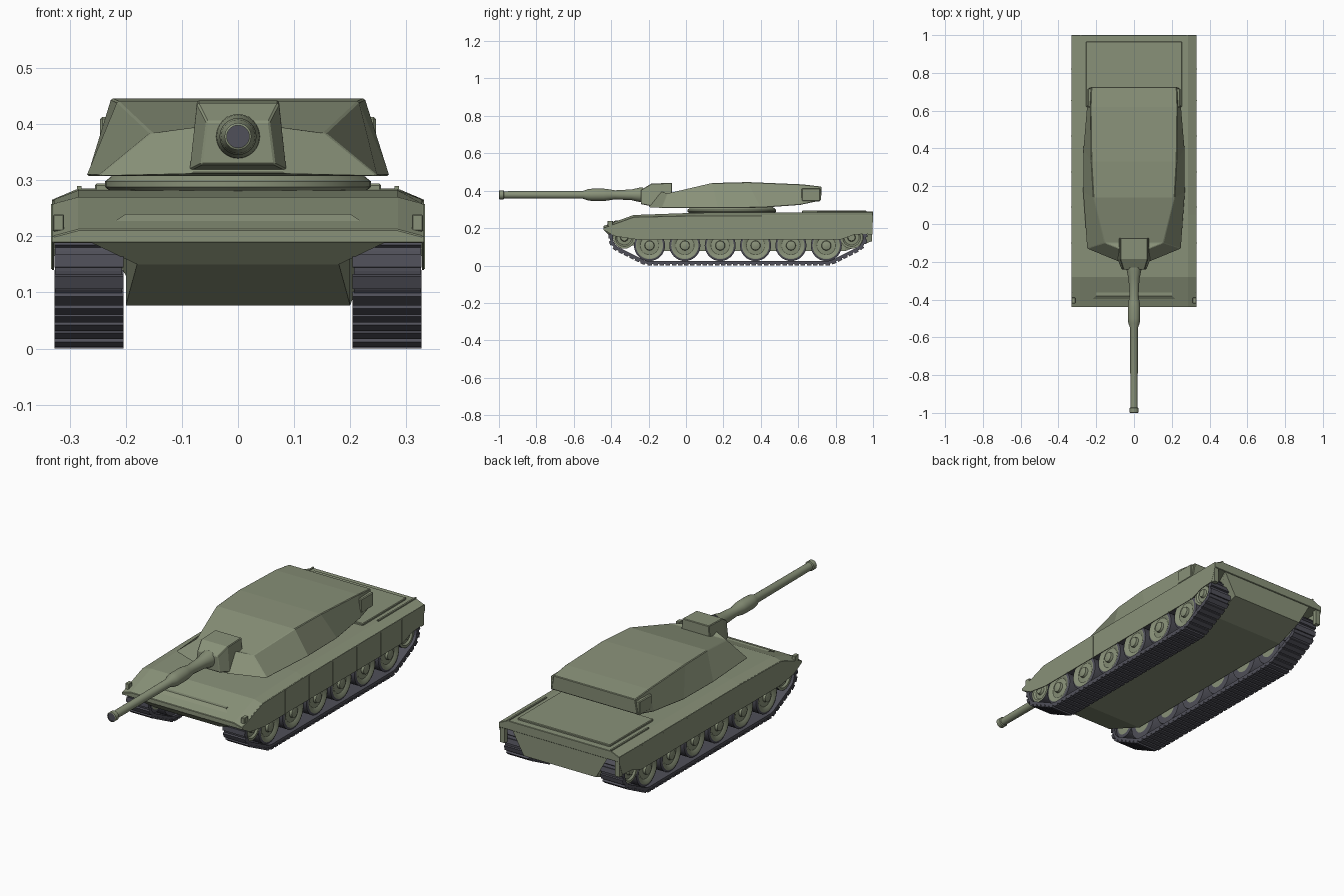
import bpy, bmesh, math
from mathutils import Vector, Matrix
from mathutils.geometry import convex_hull_2d

if "Cube" in bpy.data.objects:
    bpy.data.objects.remove(bpy.data.objects["Cube"], do_unlink=True)


def material(name, rgb):
    m = bpy.data.materials.new(name)
    m.use_nodes = True
    m.diffuse_color = (*rgb, 1)
    m.node_tree.nodes["Principled BSDF"].inputs["Base Color"].default_value = (*rgb, 1)
    return m


GREEN = material("olive green", (0.25, 0.285, 0.19))
DARK = material("dark steel", (0.08, 0.08, 0.10))


def finish(bm, name, mats, bevel=0, smooth=False):
    bmesh.ops.recalc_face_normals(bm, faces=bm.faces)
    me = bpy.data.meshes.new(name)
    bm.to_mesh(me)
    bm.free()
    for m in mats:
        me.materials.append(m)
    ob = bpy.data.objects.new(name, me)
    bpy.context.collection.objects.link(ob)
    if smooth:
        me.shade_smooth()
        me.set_sharp_from_angle(angle=math.radians(35))
    if bevel:
        mod = ob.modifiers.new("edge bevel", "BEVEL")
        mod.width, mod.segments, mod.limit_method = bevel, 1, "ANGLE"
    return ob


def bridge(bm, rings, caps=True):
    """Skin a list of vertex rings, return the faces of each band."""
    bands = []
    n = len(rings[0])
    for a, b in zip(rings, rings[1:]):
        bands.append([bm.faces.new((a[i], a[(i + 1) % n], b[(i + 1) % n], b[i]))
                      for i in range(n)])
    if caps:
        bands.append([bm.faces.new(rings[0]), bm.faces.new(rings[-1])])
    return bands


def loft(name, sections, bevel=0.0):
    """Each section lists (x, y, z) up the left side; the right is mirrored."""
    bm = bmesh.new()
    rings = [[bm.verts.new(p) for p in s] +
             [bm.verts.new((-x, y, z)) for x, y, z in reversed(s)] for s in sections]
    bridge(bm, rings)
    return finish(bm, name, [GREEN], bevel)


def lathe(name, profile, axis, centre, sides=32, mats=(GREEN,), dark=()):
    """Turn (radius, offset) points about an axis; bands listed in dark use slot 1."""
    bm = bmesh.new()
    rot = Vector((0, 0, 1)).rotation_difference(Vector(axis)).to_matrix()
    rings = []
    for r, t in profile:
        ring = []
        for i in range(sides):
            a = math.tau * i / sides
            ring.append(bm.verts.new(rot @ Vector((r * math.cos(a), r * math.sin(a), t))
                                     + Vector(centre)))
        rings.append(ring)
    for k, band in enumerate(bridge(bm, rings)):
        for f in band:
            f.material_index = int(k in dark)
    return finish(bm, name, mats, smooth=True)


def box(bm, centre, size, rot=None):
    m = Matrix.Translation(centre) @ (rot or Matrix()) @ Matrix.Diagonal((*size, 1))
    bmesh.ops.create_cube(bm, size=1, matrix=m)


def boxes(name, items, mat=GREEN, bevel=0):
    bm = bmesh.new()
    for centre, size in items:
        box(bm, centre, size)
    return finish(bm, name, [mat], bevel)


# Upper hull with sloped nose and chamfered fenders
loft("upper_hull", [[(0.33, y, a), (0.33, y, b), (0.285, y, c)] for y, a, b, c in (
    (-0.44, 0.188, 0.2, 0.212), (-0.28, 0.235, 0.258, 0.27),
    (0.05, 0.237, 0.265, 0.282), (1.0, 0.24, 0.266, 0.285))], 0.002)

# Lower hull between the tracks
loft("lower_hull", [
    [(0.26, -0.438, 0.188), (0.26, -0.436, 0.2)],
    [(0.18, -0.4, 0.15), (0.2, -0.38, 0.24)],
    [(0.2, -0.2, 0.077), (0.2, -0.2, 0.24)],
    [(0.2, 0.85, 0.077), (0.2, 0.85, 0.24)],
    [(0.2, 0.995, 0.13), (0.265, 0.995, 0.245)]])

# Engine deck and fender rails
boxes("engine_deck", [((0, 0.793, 0.286), (0.51, 0.345, 0.016))], bevel=0.003)
boxes("deck_rails", [((s * 0.283, 0.85, 0.284), (0.008, 0.3, 0.012)) for s in (-1, 1)])

# Turret ring
lathe("turret_ring", [(0.225, 0.278), (0.237, 0.288), (0.237, 0.298), (0.22, 0.312)],
      (0, 0, 1), (0, 0.245, 0), 48)

# Faceted turret
loft("turret", [
    [(0.08, -0.2, 0.312), (0.08, -0.13, 0.395)],
    [(0.25, -0.13, 0.308), (0.155, -0.1, 0.385)],
    [(0.27, 0.17, 0.308), (0.215, 0.14, 0.441)],
    [(0.268, 0.4, 0.309), (0.226, 0.33, 0.446)],
    [(0.25, 0.61, 0.324), (0.23, 0.62, 0.434)],
    [(0.238, 0.722, 0.348), (0.226, 0.725, 0.422)]], 0.003)

# Rear stowage corners on the turret
for side, label in ((1, "left"), (-1, "right")):
    boxes(label + "_stowage_bin", [((side * 0.235, 0.668, 0.378), (0.022, 0.1, 0.07))],
          bevel=0.004)

# Gun mantlet
loft("mantlet", [
    [(0.066, -0.24, 0.328), (0.056, -0.24, 0.405)],
    [(0.086, -0.19, 0.318), (0.073, -0.185, 0.438)],
    [(0.086, -0.075, 0.318), (0.073, -0.075, 0.442)]], 0.003)

# Gun barrel with bore evacuator and muzzle collar
lathe("gun_barrel", [
    (0.04, 0.23), (0.038, 0.25), (0.029, 0.29), (0.024, 0.38), (0.031, 0.42),
    (0.033, 0.44), (0.033, 0.5), (0.03, 0.525), (0.021, 0.55), (0.019, 0.972),
    (0.024, 0.975), (0.024, 0.998), (0.02, 1.0), (0.02, 0.996)],
    (0, -1, 0), (0, 0, 0.378), 24, (GREEN, DARK), (12, 13))

# Running gear layout
WHEELS = [(-0.195 + i * 0.189, 0.107) for i in range(6)]
ENDS = [(-0.33, 0.15), (0.885, 0.15)]

# Track centre line: the belt wrapped around the wheels
circles = [(c, 0.09) for c in (WHEELS[0], WHEELS[-1])] + [(c, 0.068) for c in ENDS]
points = [Vector((y + r * math.cos(math.tau * i / 40), z + r * math.sin(math.tau * i / 40)))
          for (y, z), r in circles for i in range(40)]
belt = [points[i] for i in convex_hull_2d(points)]


def walk(path, count):
    """Evenly spaced points and directions along a closed path."""
    legs = [(a, b - a) for a, b in zip(path, path[1:] + path[:1])]
    step = sum(d.length for _, d in legs) / count
    pos = 0.0
    for a, d in legs:
        while pos < d.length:
            yield a + d * (pos / d.length), d.normalized()
            pos += step
        pos -= d.length


# Skirt outline (y, z)
SKIRT = [(-0.44, 0.19), (-0.44, 0.2), (-0.28, 0.258), (0.05, 0.265), (1.0, 0.266),
         (1.0, 0.235), (0.975, 0.17), (0.9, 0.165), (0.83, 0.14), (-0.27, 0.14),
         (-0.38, 0.157)]

for side, label in ((1, "left"), (-1, "right")):
    x_mid = side * 0.266

    # Track belt
    bm = bmesh.new()
    rings = []
    for x, off in ((0.207, 0.009), (0.326, 0.009), (0.326, -0.007), (0.207, -0.007)):
        ring = []
        for i, p in enumerate(belt):
            t = (belt[(i + 1) % len(belt)] - belt[i - 1]).normalized()
            q = p + Vector((t.y, -t.x)) * off
            ring.append(bm.verts.new((side * x, q.x, q.y)))
        rings.append(ring)
    bridge(bm, rings + rings[:1], caps=False)
    finish(bm, label + "_track_belt", [DARK])

    # Track pads
    bm = bmesh.new()
    for p, t in walk(belt, 88):
        q = p + Vector((t.y, -t.x)) * 0.011
        box(bm, (x_mid, q.x, q.y), (0.123, 0.024, 0.012),
            Matrix.Rotation(math.atan2(t.y, t.x), 4, "X"))
    finish(bm, label + "_track_pads", [DARK])

    # Road wheels: rubber tyre, dished disc and hub cap
    for i, (y, z) in enumerate(WHEELS):
        lathe(f"{label}_road_wheel_{i + 1}", [
            (0.05, 0.215), (0.081, 0.217), (0.083, 0.222), (0.083, 0.308), (0.073, 0.313),
            (0.068, 0.313), (0.05, 0.303), (0.026, 0.306), (0.024, 0.318), (0.01, 0.322)],
            (side, 0, 0), (0, y, z), 32, (GREEN, DARK), (0, 1, 2, 3))

    # Idler and drive sprocket
    for (y, z), part in zip(ENDS, ("idler", "sprocket")):
        lathe(f"{label}_{part}", [
            (0.045, 0.215), (0.06, 0.218), (0.06, 0.312), (0.048, 0.312), (0.04, 0.304),
            (0.022, 0.306), (0.018, 0.318)], (side, 0, 0), (0, y, z), 24,
            (GREEN, DARK), (0, 1))

    # Side skirt
    bm = bmesh.new()
    bridge(bm, [[bm.verts.new((side * x, y, z)) for y, z in SKIRT] for x in (0.328, 0.332)])
    finish(bm, label + "_skirt", [GREEN])
    boxes(label + "_skirt_seams", [((side * 0.332, y, 0.2), (0.003, 0.005, 0.116))
                                   for y in (-0.1, 0.09, 0.275, 0.465, 0.655, 0.82)])

    # Nose bracket and rear mud flap
    boxes(label + "_nose_bracket", [((side * 0.32, -0.405, 0.224), (0.02, 0.03, 0.03))],
          bevel=0.002)
    boxes(label + "_mud_flap", [((side * 0.318, 0.985, 0.21), (0.026, 0.022, 0.09))])
